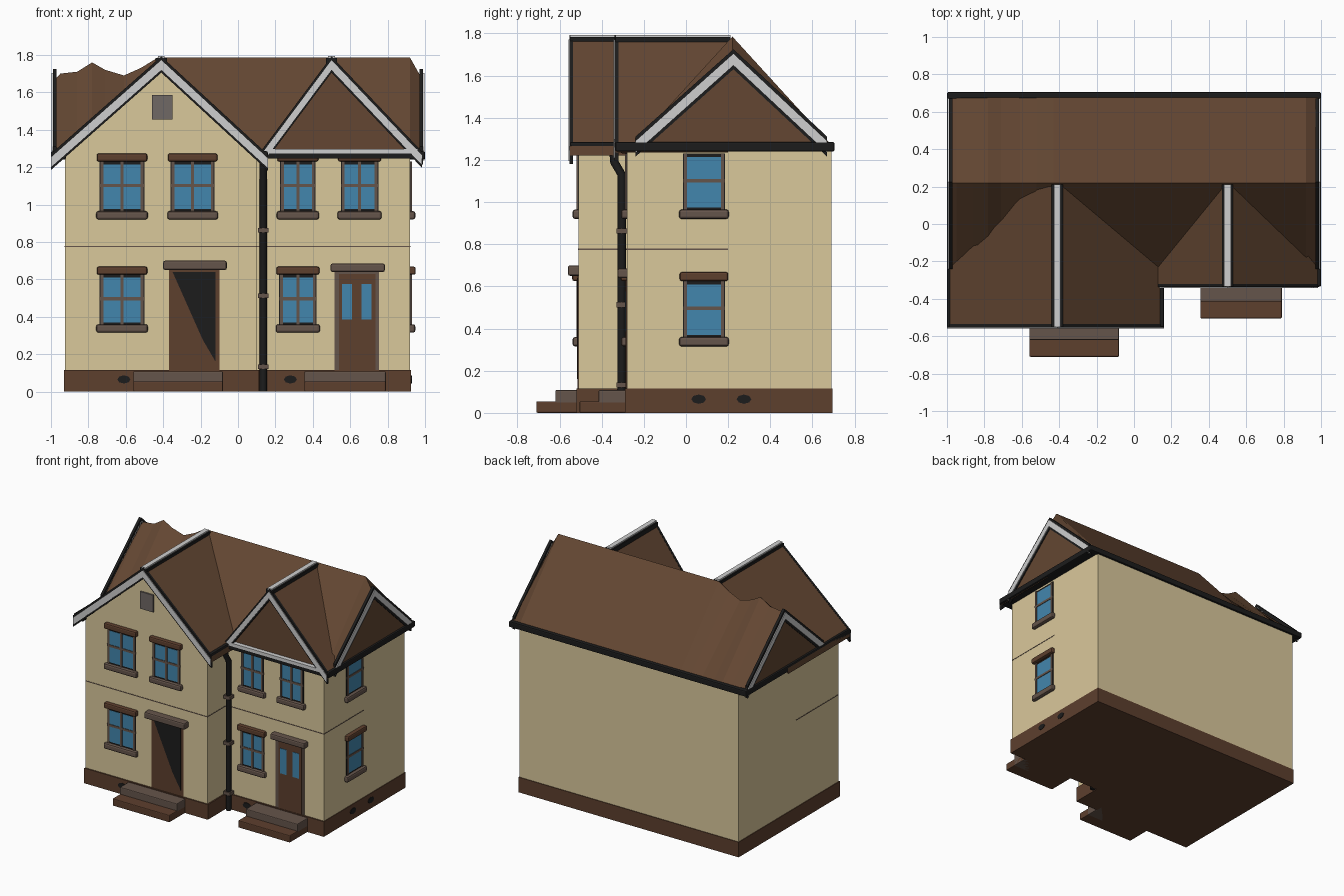
import bpy, bmesh, math

old = bpy.data.objects.get("Cube")
if old:
    bpy.data.objects.remove(old, do_unlink=True)


def material(name, r, g, b):
    m = bpy.data.materials.new(name)
    m.use_nodes = True
    m.diffuse_color = (r, g, b, 1)
    node = next(n for n in m.node_tree.nodes if n.type == 'BSDF_PRINCIPLED')
    node.inputs["Base Color"].default_value = (r, g, b, 1)
    node.inputs["Roughness"].default_value = 0.9
    return m


CREAM = material("cream render", 0.70, 0.58, 0.33)
ROOF = material("roof brown", 0.125, 0.062, 0.032)
BRICK = material("plinth brown", 0.11, 0.05, 0.027)
GLASS = material("window blue", 0.055, 0.24, 0.42)
WHITE = material("trim white", 0.62, 0.62, 0.62)
BLACK = material("gutter black", 0.012, 0.012, 0.012)
STONE = material("stone grey brown", 0.13, 0.09, 0.07)
GREY = material("vent grey", 0.16, 0.14, 0.13)


def finish(name, bm, mats, bevel=0):
    bmesh.ops.recalc_face_normals(bm, faces=bm.faces)
    me = bpy.data.meshes.new(name)
    bm.to_mesh(me)
    bm.free()
    for m in mats:
        me.materials.append(m)
    ob = bpy.data.objects.new(name, me)
    bpy.context.collection.objects.link(ob)
    if bevel:
        mod = ob.modifiers.new("soft edges", 'BEVEL')
        mod.width = bevel
        mod.segments = 2
    return ob


def prism(name, pts, axis, a, b, mat, bevel=0):
    """Extrude an outline of (u, z) points along x or y from a to b."""
    bm = bmesh.new()
    place = (lambda u, z, d: (u, d, z)) if axis == 'y' else (lambda u, z, d: (d, u, z))
    ends = [[bm.verts.new(place(u, z, d)) for u, z in pts] for d in (a, b)]
    for ring in ends:
        bm.faces.new(ring)
    n = len(pts)
    for i in range(n):
        j = (i + 1) % n
        bm.faces.new((ends[0][i], ends[0][j], ends[1][j], ends[1][i]))
    return finish(name, bm, [mat], bevel)


def box(name, x, y, z, mat, bevel=0):
    return prism(name, [(x[0], z[0]), (x[1], z[0]), (x[1], z[1]), (x[0], z[1])],
                 'y', y[0], y[1], mat, bevel)


def chevron(name, line, top, drop, axis, a, b, mat):
    """A bent strip under a three-point roof line."""
    pts = [(u, z - top) for u, z in line] + [(u, z - drop) for u, z in reversed(line)]
    return prism(name, pts, axis, a, b, mat)


def plate(name, side, face, u, z, d, mat, bevel=0, back=0.01):
    """A slab on the front (-y) or the left side (+x) wall, d outward."""
    if side == 'front':
        return box(name, u, (face - d, face + back), z, mat, bevel)
    return box(name, (face - back, face + d), u, z, mat, bevel)


# Walls and plinth
FRONT, WING, SIDE = -0.28, -0.51, 0.92
box("main_walls", (-0.925, SIDE), (FRONT, 0.69), (0.1, 1.26), CREAM)
prism("wing_walls", [(-0.925, 0.1), (0.1, 0.1), (0.1, 1.26), (-0.41, 1.74), (-0.925, 1.26)],
      'y', WING, -0.1, CREAM)
box("main_plinth", (-0.93, 0.925), (FRONT - 0.01, 0.695), (0, 0.115), BRICK)
box("wing_plinth", (-0.93, 0.11), (WING - 0.01, 0), (0, 0.115), BRICK)
box("wing_string_line", (-0.927, 0.102), (WING - 0.002, 0), (0.773, 0.779), STONE)
box("main_string_line", (0, SIDE + 0.002), (FRONT - 0.002, 0.2), (0.773, 0.779), STONE)

# Main roof, lofted along a worn ridge line
ridge = [(-0.985, 1.66), (-0.95, 1.70), (-0.86, 1.71), (-0.78, 1.76), (-0.71, 1.72),
         (-0.61, 1.69), (-0.52, 1.73), (-0.43, 1.785), (0.92, 1.785), (0.985, 1.67)]
bm = bmesh.new()
rings = [[bm.verts.new(p) for p in ((x, -0.26, 1.26), (x, 0.22, z), (x, 0.70, 1.26))]
         for x, z in ridge]
bm.faces.new(rings[0])
bm.faces.new(rings[-1])
for r, s in zip(rings, rings[1:]):
    for i in range(3):
        j = (i + 1) % 3
        bm.faces.new((r[i], r[j], s[j], s[i]))
roof = finish("main_roof", bm, [ROOF, BLACK])
for p in roof.data.polygons:
    if p.normal.z < -0.9:
        p.material_index = 1

# Front gables: roof shell, bargeboards and ridge cap
wing_line = [(-1.0, 1.27), (-0.41, 1.79), (0.16, 1.265)]
dormer_line = [(0.12, 1.28), (0.5, 1.79), (0.985, 1.28)]
for name, line, y in (("wing", wing_line, -0.55), ("dormer", dormer_line, -0.335)):
    x = line[1][0]
    chevron(name + "_roof", line, 0, 0.045, 'y', y, 0.2, ROOF)
    chevron(name + "_barge_backing", line, -0.002, 0.085, 'y', y - 0.003, y + 0.015, BLACK)
    chevron(name + "_bargeboard", line, 0.018, 0.07, 'y', y - 0.008, y + 0.01, WHITE)
    box(name + "_ridge_bed", (x - 0.03, x + 0.03), (y, 0.21), (1.75, 1.783), BLACK)
    box(name + "_ridge_cap", (x - 0.018, x + 0.018), (y, 0.21), (1.77, 1.793), WHITE)
prism("dormer_gable", [(0.16, 1.26), (0.5, 1.75), (0.94, 1.26)], 'y', -0.31, 0, ROOF)
box("dormer_tie_board", (0.15, 0.96), (-0.343, -0.3), (1.272, 1.296), WHITE)
box("dormer_gutter", (0.13, 0.99), (-0.338, -0.27), (1.245, 1.272), BLACK)

# Side gable boards, mirrored on both ends
end_line = [(-0.24, 1.30), (0.225, 1.715), (0.67, 1.30)]
for name, s in (("left", 1), ("right", -1)):
    chevron(name + "_end_backing", end_line, -0.01, 0.085, 'x', s * 0.97, s * 0.99, BLACK)
    chevron(name + "_end_bargeboard", end_line, 0.012, 0.065, 'x', s * 0.97, s * 0.996, WHITE)

# Gutters
for name, x, y in (("left", (0.92, 1.0), (-0.335, 0.70)), ("right", (-1.0, -0.92), (-0.55, 0.70)),
                   ("back", (-1.0, 1.0), (0.67, 0.705)), ("wing", (0.1, 0.16), (-0.55, -0.25))):
    box(name + "_gutter", x, y, (1.24, 1.285), BLACK, 0.008)


# Windows
def window(name, side, face, u0, u1, z0, lintel=True, upright=True):
    z1, mid = z0 + 0.265, (u0 + u1) / 2
    plate(name + "_frame", side, face, (u0, u1), (z0, z1), 0.003, BLACK)
    plate(name + "_glass", side, face, (u0 + 0.02, u1 - 0.02), (z0 + 0.01, z1 - 0.015), 0.005, GLASS)
    bars = [((u0 + 0.005, u0 + 0.02), (z0, z1)), ((u1 - 0.02, u1 - 0.005), (z0, z1)),
            ((u0, u1), (z0 + 0.128, z0 + 0.145))]
    if upright:
        bars.append(((mid - 0.008, mid + 0.008), (z0, z1)))
    for i, (u, z) in enumerate(bars):
        plate(f"{name}_bar_{i}", side, face, u, z, 0.009, STONE)
    plate(name + "_sill", side, face, (u0 - 0.018, u1 + 0.018), (z0 - 0.045, z0), 0.028, STONE, 0.012)
    if lintel:
        plate(name + "_lintel", side, face, (u0 - 0.015, u1 + 0.015), (z1, z1 + 0.043), 0.03, BRICK, 0.01)


LOW, HIGH = 0.36, 0.965
window("wing_upper_window_a", 'front', WING, -0.74, -0.50, HIGH)
window("wing_upper_window_b", 'front', WING, -0.36, -0.125, HIGH)
window("wing_lower_window", 'front', WING, -0.74, -0.50, LOW)
window("main_upper_window_a", 'front', FRONT, 0.225, 0.415, HIGH)
window("main_upper_window_b", 'front', FRONT, 0.55, 0.75, HIGH)
window("main_lower_window", 'front', FRONT, 0.22, 0.42, LOW)
window("side_upper_window", 'side', SIDE, -0.015, 0.185, HIGH, False, False)
window("side_lower_window", 'side', SIDE, -0.015, 0.185, LOW, True, False)

# Wing door with its dark half
plate("wing_door", 'front', WING, (-0.37, -0.1), (0.11, 0.66), 0.004, BRICK)
prism("wing_door_dark_panel", [(-0.35, 0.64), (-0.12, 0.64), (-0.12, 0.16), (-0.19, 0.28)],
      'y', WING - 0.007, WING, BLACK)
plate("wing_door_lintel", 'front', WING, (-0.4, -0.06), (0.65, 0.70), 0.05, STONE, 0.01)

# Main door with two lights
plate("main_door_frame", 'front', FRONT, (0.515, 0.755), (0.11, 0.65), 0.003, STONE)
plate("main_door", 'front', FRONT, (0.54, 0.735), (0.11, 0.63), 0.006, BRICK)
for i, x in enumerate((0.555, 0.66)):
    plate(f"main_door_light_{i}", 'front', FRONT, (x, x + 0.055), (0.385, 0.575), 0.009, GLASS)
plate("main_door_lintel", 'front', FRONT, (0.495, 0.785), (0.64, 0.685), 0.045, STONE, 0.01)

# Steps
for name, x0, x1, y in (("wing", -0.56, -0.08, -0.71), ("main", 0.355, 0.79, -0.505)):
    box(name + "_lower_step", (x0, x1), (y, y + 0.25), (0, 0.055), BRICK, 0.006)
    box(name + "_upper_step", (x0, x1), (y + 0.09, y + 0.25), (0, 0.108), STONE, 0.006)

# Gable vent and plinth air vents
plate("gable_vent", 'front', WING, (-0.46, -0.35), (1.455, 1.585), 0.012, GREY)
octagon = [(0.035 * math.cos(math.pi * i / 4), 0.065 + 0.022 * math.sin(math.pi * i / 4))
           for i in range(8)]
for i, (axis, u, a, b) in enumerate((('y', -0.61, WING - 0.014, WING), ('y', 0.28, FRONT - 0.014, FRONT),
                                     ('x', 0.06, 0.9, 0.929), ('x', 0.275, 0.9, 0.929))):
    prism(f"air_vent_{i}", [(u + p, z) for p, z in octagon], axis, a, b, BLACK)

# Drainpipe in the corner between the wing and the main front
curve = bpy.data.curves.new("drainpipe", 'CURVE')
curve.dimensions = '3D'
curve.bevel_depth = 0.02
curve.bevel_resolution = 2
curve.use_fill_caps = True
path = [(0.135, -0.345, 1.25), (0.135, -0.34, 1.19), (0.135, -0.305, 1.13), (0.135, -0.305, 0.0)]
spline = curve.splines.new('POLY')
spline.points.add(len(path) - 1)
for pt, co in zip(spline.points, path):
    pt.co = (*co, 1)
curve.materials.append(BLACK)
bpy.context.collection.objects.link(bpy.data.objects.new("drainpipe", curve))
for i, z in enumerate((0.12, 0.5, 0.85)):
    box(f"pipe_clip_{i}", (0.108, 0.162), (-0.33, -0.28), (z, z + 0.025), STONE)
